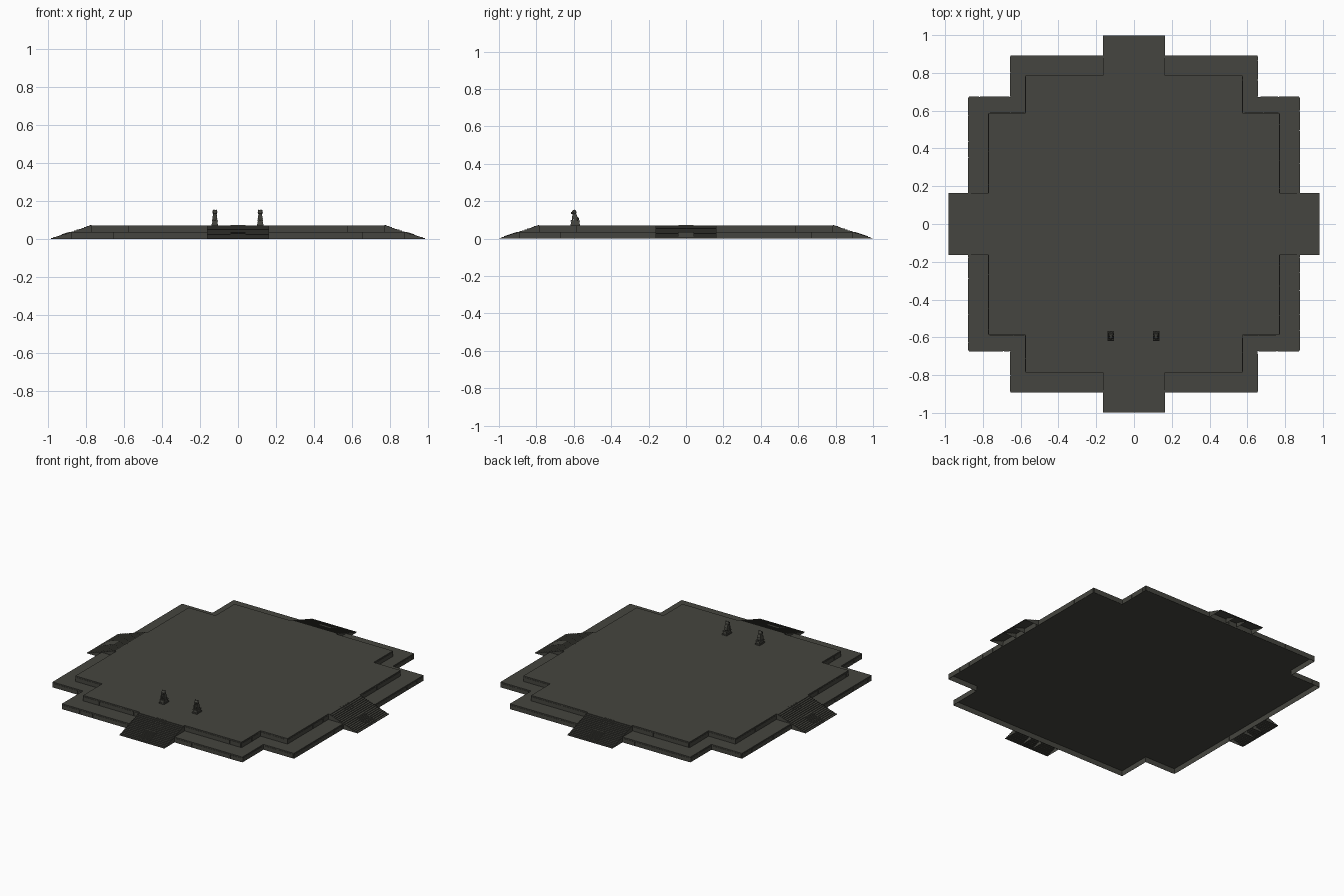
import bpy, bmesh, math, random
from mathutils import Matrix, Vector

if "Cube" in bpy.data.objects:
    bpy.data.objects.remove(bpy.data.objects["Cube"])

random.seed(4)
stone = bpy.data.materials.new("dark grey stone")
stone.diffuse_color = (0.06, 0.06, 0.05, 1)
stone.use_nodes = True
stone.node_tree.nodes["Principled BSDF"].inputs["Base Color"].default_value = stone.diffuse_color
H1, H2 = 0.035, 0.071          # tops of the two tiers


def finish(name, bm, recalc=True):
    if recalc:
        bmesh.ops.recalc_face_normals(bm, faces=bm.faces)
    me = bpy.data.meshes.new(name)
    bm.to_mesh(me)
    bm.free()
    ob = bpy.data.objects.new(name, me)
    me.materials.append(stone)
    bpy.context.collection.objects.link(ob)
    return ob


def prism(bm, pts, depth):
    f = bm.faces.new([bm.verts.new(p) for p in pts])
    r = bmesh.ops.extrude_face_region(bm, geom=[f], use_keep_orig=True)
    vs = [v for v in r["geom"] if isinstance(v, bmesh.types.BMVert)]
    bmesh.ops.translate(bm, verts=vs, vec=depth)


def box(bm, c, s, taper=1.0, rot=None):
    m = Matrix.Translation(c) @ (rot or Matrix()) @ Matrix.Diagonal((*s, 1))
    vs = bmesh.ops.create_cube(bm, size=1)["verts"]
    for v in vs:
        if v.co.z > 0:
            v.co.x *= taper
            v.co.y *= taper
        v.co = m @ v.co


def ball(bm, c, s):
    m = Matrix.Translation(c) @ Matrix.Diagonal((*s, 1))
    bmesh.ops.create_icosphere(bm, subdivisions=2, radius=0.5, matrix=m)


def outline(ax, ay, bx, by):
    """Square with stepped corners, counter-clockwise."""
    return [(ax, -ay), (ax, ay), (bx, ay), (bx, by), (-bx, by), (-bx, ay),
            (-ax, ay), (-ax, -ay), (-bx, -ay), (-bx, -by), (bx, -by), (bx, -ay)]


# lower tier: walls and terrace, open underneath; upper tier: closed block
low, high = outline(0.877, 0.672, 0.655, 0.891), outline(0.77, 0.587, 0.575, 0.785)
bm = bmesh.new()
rings = [[bm.verts.new((x, y, z)) for x, y in o]
         for o, z in ((low, 0), (low, H1), (high, H1))]
for a, b in zip(rings, rings[1:]):
    for i in range(12):
        j = (i + 1) % 12
        bm.faces.new((a[i], a[j], b[j], b[i]))
finish("lower_tier", bm, False)
bm = bmesh.new()
prism(bm, [(x, y, H1) for x, y in high], (0, 0, H2 - H1))
finish("upper_tier", bm)

# facing stones of random length along every wall, below the coping
for name, o, z0, z1 in (("lower", low, 0, H1), ("upper", high, H1, H2)):
    bm = bmesh.new()
    for i, p in enumerate(o):
        a, b = Vector(p), Vector(o[(i + 1) % 12])
        d = (b - a).normalized()
        length, t = (b - a).length, 0.004
        while t < length - 0.02:
            w = min(random.uniform(0.07, 0.2), length - 0.004 - t)
            c = a + d * (t + w / 2) + Vector((d.y, -d.x)) * 0.001
            box(bm, (c.x, c.y, z0 + (z1 - z0) * 0.4), (w, 0.002, (z1 - z0) * 0.75),
                rot=Matrix.Rotation(math.atan2(d.y, d.x), 4, 'Z'))
            t += w + 0.004
    finish(name + "_facing_stones", bm)


# stairs: thin stepped shells, hollow underneath, standing clear of the walls
def flight(bm, u0, u1, z0, z1, x0, x1, n=8):
    top = []
    for i in range(n):
        z = z0 + (z1 - z0) * (i + 1) / n
        top.append((u0 + (u1 - u0) * i / n, z))
        top.append((u0 + (u1 - u0) * (i + 1) / n, z))
    path = [(u0, z0)] + top
    rows = [[bm.verts.new((x, -u, z)) for u, z in path] for x in (x0, x1)]
    for i in range(len(path) - 1):
        bm.faces.new((rows[0][i], rows[1][i], rows[1][i + 1], rows[0][i + 1]))
    for r in rows:                               # side cheeks
        bm.faces.new(r + [bm.verts.new((r[0].co.x, -u1, z0))])


for k, side in enumerate(("front", "right", "back", "left")):
    off = 0 if k % 2 == 0 else -0.015
    bm = bmesh.new()
    for u0, u1, z0, z1 in ((0.998, 0.891, 0, H1), (0.891, 0.785, H1, H2)):
        flight(bm, u0 + off, u1 + off, z0, z1, -0.163, 0.163)
    bm.transform(Matrix.Rotation(k * math.pi / 2, 4, 'Z'))
    finish(side + "_stairs", bm)
    # finer raised steps in the middle, broken by a small landing
    bm = bmesh.new()
    for u0, u1, z0, z1 in ((0.996, 0.9, 0.001, H1 + 0.001),
                           (0.875, 0.785, H1 + 0.003, H2 + 0.001)):
        flight(bm, u0 + off, u1 + off, z0, z1, -0.04, 0.04, 12)
    bm.transform(Matrix.Rotation(k * math.pi / 2, 4, 'Z'))
    finish(side + "_middle_steps", bm)

# pair of seated guardian animals on plinths, facing the front
for name, x in (("left", -0.122), ("right", 0.117)):
    y = -0.592
    bm = bmesh.new()
    box(bm, (x, y, H2 + 0.004), (0.034, 0.053, 0.008))
    box(bm, (x, y, H2 + 0.014), (0.028, 0.046, 0.012), 0.92)
    box(bm, (x, y, H2 + 0.0225), (0.031, 0.049, 0.005))
    finish(name + "_plinth", bm)
    bm = bmesh.new()
    ball(bm, (x, y + 0.009, H2 + 0.034), (0.028, 0.024, 0.022))        # haunches
    box(bm, (x, y - 0.001, H2 + 0.044), (0.024, 0.026, 0.038), 0.8,
        Matrix.Rotation(math.radians(14), 4, 'X'))                     # chest
    for s in (-1, 1):
        box(bm, (x + s * 0.009, y - 0.015, H2 + 0.037), (0.007, 0.007, 0.026))
        box(bm, (x + s * 0.009, y - 0.018, H2 + 0.027), (0.009, 0.010, 0.005))
        box(bm, (x + s * 0.008, y - 0.003, H2 + 0.081), (0.006, 0.005, 0.007), 0.5)
    ball(bm, (x, y - 0.006, H2 + 0.069), (0.028, 0.025, 0.027))        # mane and head
    box(bm, (x, y - 0.018, H2 + 0.066), (0.013, 0.010, 0.010), 0.9)    # muzzle
    finish(name + "_guardian_statue", bm)
